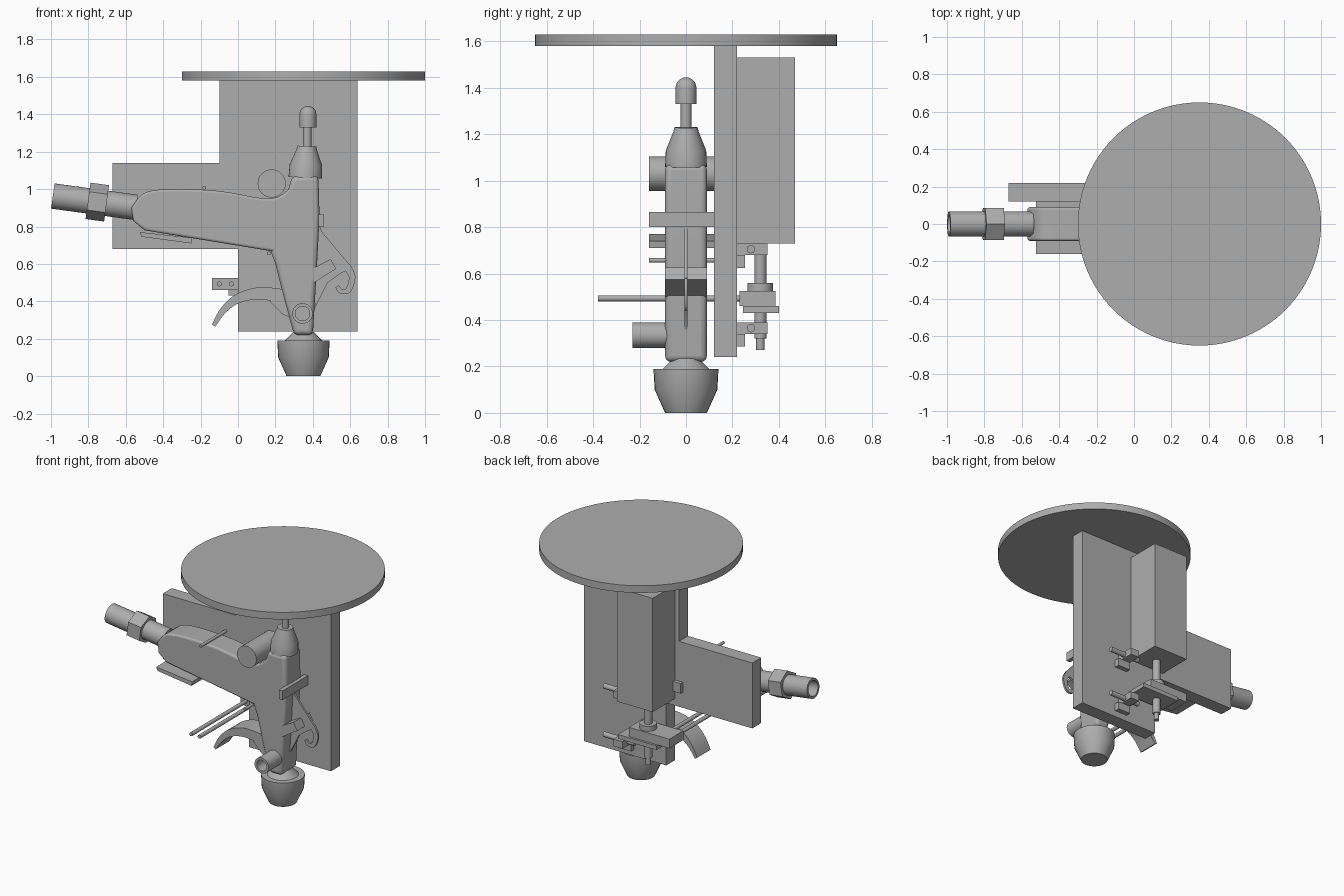
import bpy, bmesh, math
from mathutils import Vector

cube = bpy.data.objects.get("Cube")
if cube:
    bpy.data.objects.remove(cube)

grey = bpy.data.materials.new("plain_grey")
grey.use_nodes = True
grey.diffuse_color = (.42, .42, .42, 1)
grey.node_tree.nodes["Principled BSDF"].inputs["Base Color"].default_value = grey.diffuse_color

# Shared depths
GUN_HALF = .09
SUPPORT_FRONT = -.16
PLATE_FRONT = .12
PLATE_BACK = .22
UP = Vector((0, 0, 1))
BACKWARD = Vector((0, 1, 0))


def finish(name, bm, bevel=0, smooth=True):
    bmesh.ops.recalc_face_normals(bm, faces=bm.faces)
    mesh = bpy.data.meshes.new(name)
    bm.to_mesh(mesh)
    bm.free()
    mesh.materials.append(grey)
    ob = bpy.data.objects.new(name, mesh)
    bpy.context.collection.objects.link(ob)
    if bevel:
        rounding = ob.modifiers.new("rounding", 'BEVEL')
        rounding.width = bevel
        rounding.segments = 4
        rounding.limit_method = 'ANGLE'
        rounding.angle_limit = math.radians(50)
    if smooth:
        bpy.ops.object.select_all(action='DESELECT')
        ob.select_set(True)
        bpy.context.view_layer.objects.active = ob
        bpy.ops.object.shade_smooth_by_angle(angle=math.radians(32))


def curve(points, steps=5):
    """Smooth path running through a few x, z points."""
    pts = [Vector(p) for p in points]
    pts = [pts[0]] + pts + [pts[-1]]
    path = []
    for before, start, end, after in zip(pts, pts[1:], pts[2:], pts[3:]):
        for i in range(steps):
            t = i / steps
            leave, arrive = (end - before) / 2, (after - start) / 2
            gap = end - start
            path.append(start + leave * t + (gap * 3 - leave * 2 - arrive) * t ** 2
                        + (leave + arrive - gap * 2) * t ** 3)
    return path + [pts[-1]]


def stroke(points, width_start, width_end):
    """Outline of a tapered band that follows a smooth path."""
    path = curve(points)
    left, right = [], []
    for i, p in enumerate(path):
        along = path[min(i + 1, len(path) - 1)] - path[max(i - 1, 0)]
        half = (width_start + (width_end - width_start) * i / (len(path) - 1)) / 2
        side = Vector((-along.y, along.x)).normalized() * half
        left.append(p + side)
        right.append(p - side)
    return left + right[::-1]


def prism(name, outline, front=-GUN_HALF, back=GUN_HALF, bevel=0):
    """Push an x, z outline from front to back."""
    bm = bmesh.new()
    face = bm.faces.new([bm.verts.new((x, front, z)) for x, z in outline])
    new = bmesh.ops.extrude_face_region(bm, geom=[face])["geom"]
    bmesh.ops.translate(bm, vec=BACKWARD * (back - front),
                        verts=[v for v in new if isinstance(v, bmesh.types.BMVert)])
    finish(name, bm, bevel)


def box(name, left, right, front, back, bottom, top):
    prism(name, [(left, bottom), (right, bottom), (right, top), (left, top)], front, back)


def turned(name, start, axis, profile, sides=32):
    """Spin (distance, radius) pairs around an axis."""
    bm = bmesh.new()
    verts = [bm.verts.new((radius, 0, distance)) for distance, radius in profile]
    edges = [bm.edges.new(pair) for pair in zip(verts, verts[1:])]
    bmesh.ops.spin(bm, geom=verts + edges, cent=(0, 0, 0), axis=UP,
                   angle=math.tau, steps=sides, use_merge=False)
    bmesh.ops.remove_doubles(bm, verts=bm.verts, dist=.0001)
    turn = UP.rotation_difference(axis.normalized())
    for v in bm.verts:
        v.co = turn @ v.co + Vector(start)
    finish(name, bm, smooth=sides > 8)


def rod(name, start, axis, length, radius, sides=32):
    turned(name, start, axis, [(0, 0), (0, radius), (length, radius), (length, 0)], sides)


def tube(name, start, axis, length, radius, bore):
    """Cylinder with a blind hole at its start."""
    floor = length * .7
    turned(name, start, axis, [(floor, 0), (floor, bore), (0, bore), (0, radius),
                               (length, radius), (length, 0)])


# Top disc and mounting plate
rod("top_disc", (.35, 0, 1.58), UP, .05, .65, 96)
prism("mounting_plate", [(-.1, 1.58), (.64, 1.58), (.64, .24), (0, .24),
                         (0, .68), (-.67, .68), (-.67, 1.14), (-.1, 1.14)],
      PLATE_FRONT, PLATE_BACK)

# Gun body: handle and barrel
handle_top = curve([(-.57, .9), (-.5, .98), (-.35, 1), (-.1, .99), (.18, .95), (.3, 1.03)])
prism("handle", handle_top + [(.36, .9), (.3, .65), (.17, .67), (-.5, .78), (-.56, .83)],
      bevel=.035)
prism("barrel", [(.29, 1.07), (.43, 1.07), (.436, .85), (.42, .55), (.4, .22),
                 (.3, .22), (.25, .4), (.2, .6), (.17, .68), (.24, .9)], bevel=.025)

# Barrel cap, plunger and nozzle
turned("barrel_cap", (.36, 0, 1.06), Vector((.05, 0, 1)),
       [(0, 0), (0, .09), (.07, .087), (.15, .055), (.17, .05), (.17, 0)])
rod("plunger_shaft", (.37, 0, 1.22), UP, .12, .023)
knob_radius = .045
dome = [math.radians(angle) for angle in range(0, 91, 15)]
turned("plunger_knob", (.374, 0, 1.33), UP,
       [(0, 0), (0, knob_radius)] + [(.07 + knob_radius * math.sin(a), knob_radius * math.cos(a))
                                     for a in dome])
turned("nozzle", (.35, 0, 0), UP,
       [(0, 0), (0, .09), (.1, .135), (.19, .14), (.19, .1), (.235, .055), (.235, 0)])
tube("side_port", (.345, -.23, .335), BACKWARD, .2, .055, .038)

# Trigger, lever arm and hook
prism("trigger", stroke([(.28, .42), (.12, .443), (0, .415), (-.08, .35), (-.13, .27)],
                        .08, .02), -.075, .075)
prism("trigger_pivot", [(.25, .42), (.17, .4), (.24, .33), (.32, .3)], -.075, .075)
prism("lever_arm", stroke([(.39, .53), (.44, .56), (.51, .6)], .07, .06))
hook_depth = dict(front=-.007, back=.007)
prism("hook_web", [(.42, .84), (.45, .77), (.61, .58), (.55, .55), (.48, .5), (.41, .36)],
      **hook_depth)
prism("hook_curl", stroke([(.58, .59), (.61, .53), (.59, .46), (.55, .455), (.53, .48)],
                          .04, .02), **hook_depth)

# Hose connector: sleeve, hexagonal nut and open tube
flow = Vector((.99, 0, -.135)).normalized()
hose_end = Vector((-.99, 0, .963))
tube("hose_tube", hose_end, flow, .22, .068, .052)
rod("hose_nut", hose_end + flow * .19, flow, .1, .098, 6)
rod("hose_sleeve", hose_end + flow * .28, flow, .17, .068)

# Supports joining the gun to the plate
support_length = PLATE_FRONT - SUPPORT_FRONT
for name, x, z, radius in (("support_cylinder", .18, 1.03, .075),
                           ("upper_pin", -.18, 1.008, .01),
                           ("lower_pin", .165, .657, .01)):
    rod(name, (x, SUPPORT_FRONT, z), BACKWARD, support_length, radius)
box("front_clamp", .43, .46, SUPPORT_FRONT, PLATE_FRONT, .8, .865)
prism("handle_rest", [(-.525, .77), (-.515, .745), (-.25, .71), (-.245, .74)],
      SUPPORT_FRONT, PLATE_FRONT)

# Actuator housing and rod
box("actuator_housing", -.07, .21, PLATE_BACK, .47, .73, 1.53)
box("housing_stop", -.13, -.07, PLATE_BACK, .245, .79, .86)
for name, bottom, length, radius in (("actuator_rod", .32, .42, .026),
                                     ("rod_tip", .27, .06, .018),
                                     ("rod_collar", .52, .04, .055)):
    rod(name, (.07, .32, bottom), UP, length, radius)

# Sliding carriage with two trigger pulling pins
box("carriage_block", -.14, .175, .23, .385, .46, .525)
box("carriage_plate", -.05, .25, .245, .4, .43, .46)
for side, x in (("left", -.035), ("right", -.1)):
    rod(side + "_pull_pin", (x, -.38, .493), BACKWARD, .63, .013, 16)

# End stop switches
for level, z in (("upper", .705), ("lower", .365)):
    box(level + "_switch_block", .25, .32, PLATE_BACK, .35, z - .025, z + .025)
    box(level + "_switch_foot", .25, .35, PLATE_BACK, .255, z - .08, z - .025)
    rod(level + "_switch_pin", (.2, .28, z), Vector((1, 0, 0)), .24, .018, 16)
